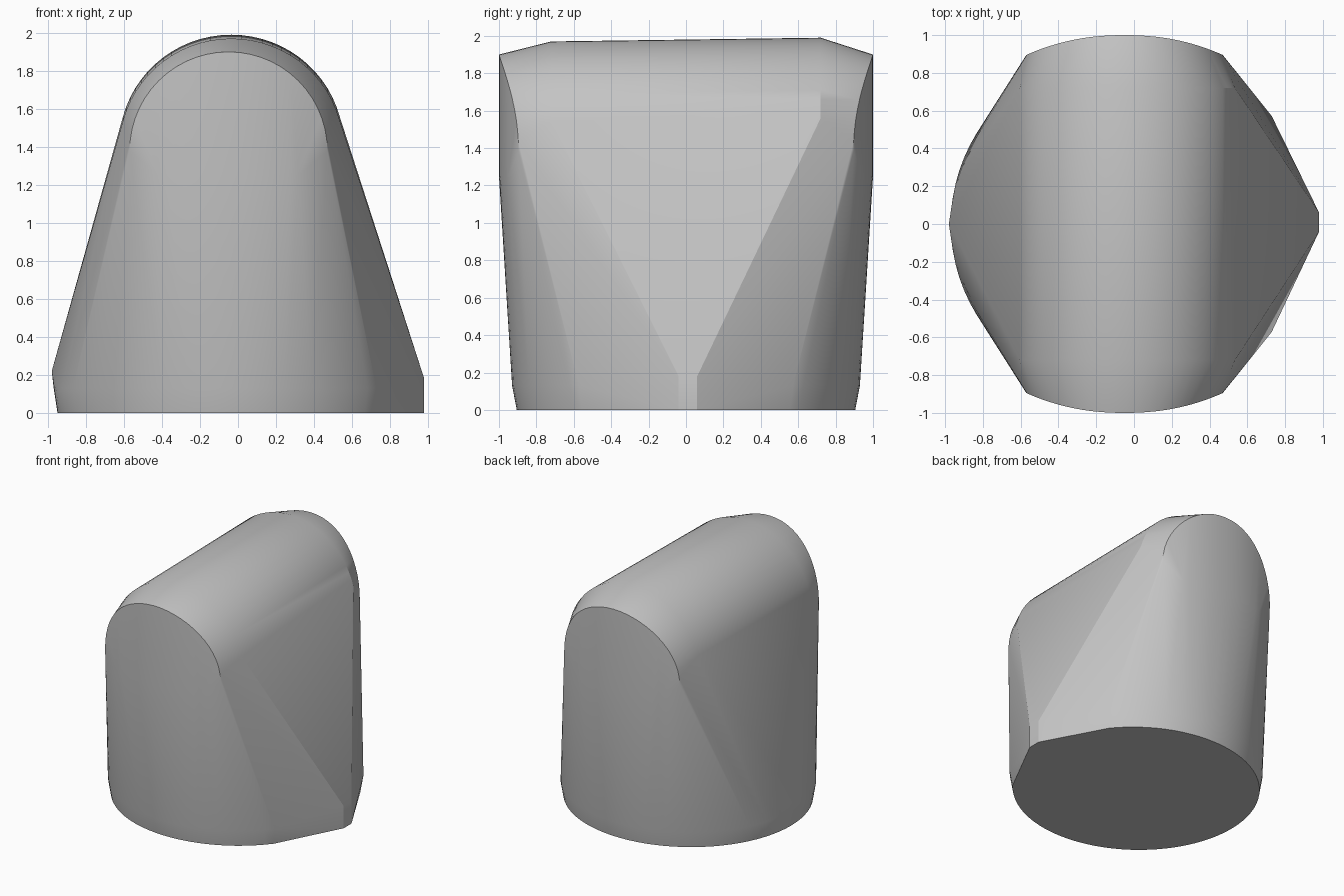
import bpy, bmesh
from math import sin, cos, pi, radians

cube = bpy.data.objects.get("Cube")
if cube:
    bpy.data.objects.remove(cube, do_unlink=True)

grey = bpy.data.materials.new("plain_grey")
grey.use_nodes = True
colour = (0.55, 0.55, 0.55, 1)
grey.diffuse_color = colour
grey.node_tree.nodes["Principled BSDF"].inputs["Base Color"].default_value = colour


def arch(cx, cz, half_width, height, start, steps=28):
    """Points (x, z) on a round arch, beginning start degrees above its springing."""
    a, b = radians(start), pi - radians(start)
    for i in range(steps + 1):
        t = a + (b - a) * i / steps
        yield cx + half_width * cos(t), cz + height * sin(t)


def foot_ring(z, rx, ry, steps=64):
    """Oval foot, left open towards the pointed side."""
    for i in range(steps + 1):
        t = radians(38) + radians(284) * i / steps
        yield -0.02 + rx * cos(t), ry * sin(t), z


def end_y(x):
    """Gently bowed plan of the end walls."""
    return 1 - 0.105 * abs((x + 0.05) / 0.52) ** 2.2


points = []

# Oval foot with a slight flare above the floor
points += foot_ring(0, 0.93, 0.905)
points += foot_ring(0.13, 0.95, 0.93)
points.append((-0.98, 0, 0.22))

# Blunt corner on the pointed side
for z in (0, 0.18):
    points += [(0.98, 0.06, z), (0.98, -0.04, z)]

for side in (-1, 1):
    # Rounded barrel roof
    for x, z in arch(-0.035, 1.4, 0.59, 0.58, 15):
        points.append((x, side * 0.72, z + side * 0.01))
    # Bowed end wall, arched on top and carried straight down
    for x, z in arch(-0.05, 1.38, 0.52, 0.52, 0):
        points.append((x, side * end_y(x), z))
        if abs(x + 0.05) < 0.4:
            points.append((x, side * end_y(x), 1.25))

# Stretch one skin over the profiles
bm = bmesh.new()
for p in points:
    bm.verts.new(p)
hull = bmesh.ops.convex_hull(bm, input=bm.verts)
spare = {v for v in hull["geom_interior"] + hull["geom_unused"]
         if isinstance(v, bmesh.types.BMVert)}
bmesh.ops.delete(bm, geom=list(spare), context='VERTS')
bmesh.ops.dissolve_limit(bm, angle_limit=radians(0.5), verts=bm.verts, edges=bm.edges)
bmesh.ops.recalc_face_normals(bm, faces=bm.faces)

mesh = bpy.data.meshes.new("rounded_block")
bm.to_mesh(mesh)
bm.free()
mesh.materials.append(grey)
block = bpy.data.objects.new("rounded_block", mesh)
bpy.context.collection.objects.link(block)

# Smooth the curves, keep the rims crisp
bpy.ops.object.select_all(action='DESELECT')
block.select_set(True)
bpy.context.view_layer.objects.active = block
bpy.ops.object.shade_smooth_by_angle(angle=radians(25))
